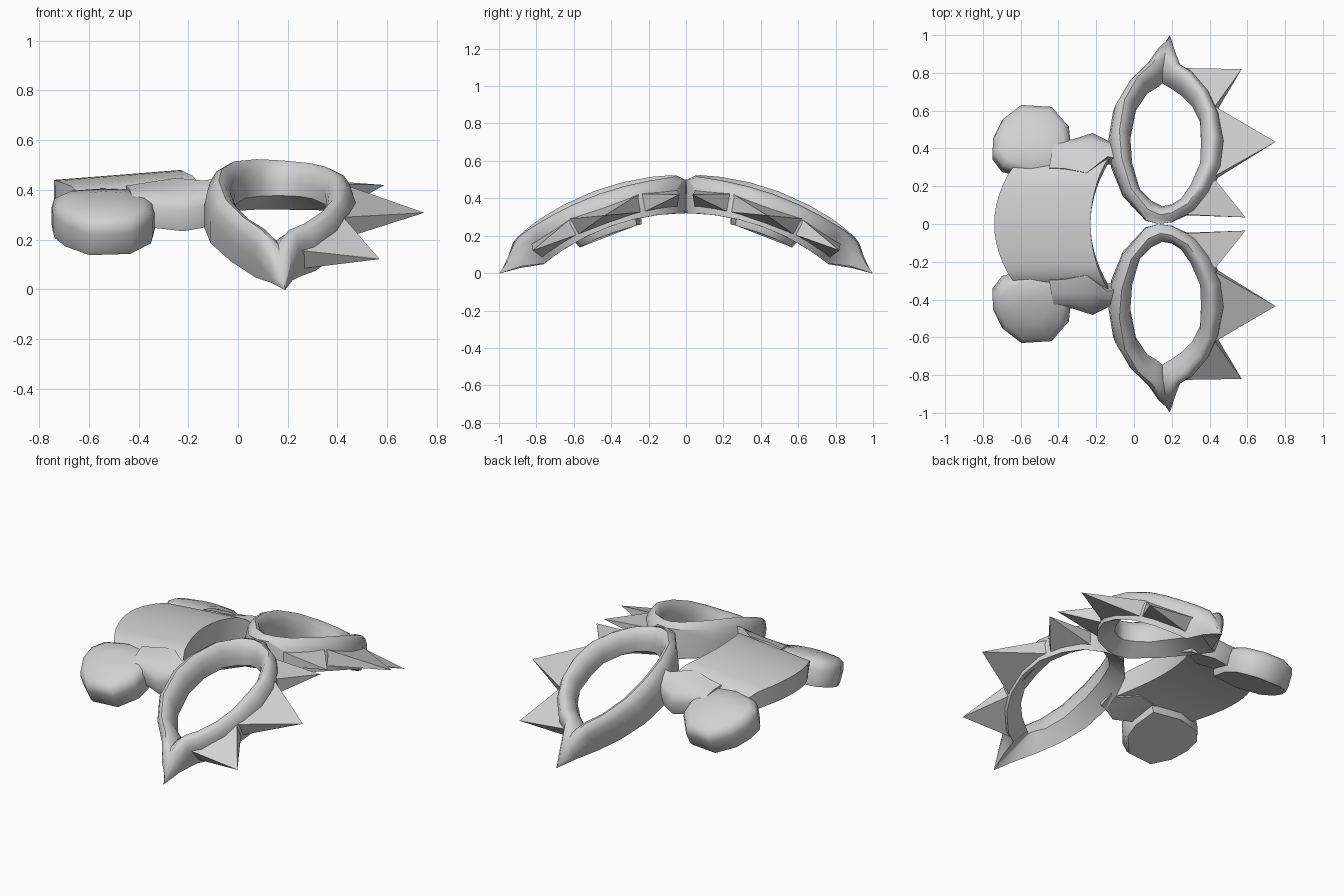
import bpy, bmesh, math

if "Cube" in bpy.data.objects:
    bpy.data.objects.remove(bpy.data.objects["Cube"])

R, ZC = 1.2, -0.88          # arc the whole mask is bent around
mat = bpy.data.materials.new("light_grey")
mat.diffuse_color = (0.64, 0.64, 0.64, 1)
mat.use_nodes = True
mat.node_tree.nodes["Principled BSDF"].inputs["Base Color"].default_value = mat.diffuse_color


def bend(x, y, h, ref=0.1):
    """Plan position (x, y) and height h above the inner arc."""
    a = math.asin(y / (R + ref))
    return (x, (R + h) * math.sin(a), ZC + (R + h) * math.cos(a))


def finish(name, bm, angle=40):
    bmesh.ops.remove_doubles(bm, verts=bm.verts, dist=1e-4)
    bmesh.ops.recalc_face_normals(bm, faces=bm.faces)
    me = bpy.data.meshes.new(name)
    bm.to_mesh(me)
    bm.free()
    me.materials.append(mat)
    ob = bpy.data.objects.new(name, me)
    bpy.context.collection.objects.link(ob)
    bpy.ops.object.select_all(action='DESELECT')
    ob.select_set(True)
    bpy.context.view_layer.objects.active = ob
    bpy.ops.object.shade_smooth_by_angle(angle=math.radians(angle))


def loft(bm, rings, closed):
    """Skin equal-length closed loops of points."""
    vs = [[bm.verts.new(p) for p in r] for r in rings]
    n, m = len(vs), len(vs[0])
    for i in range(n if closed else n - 1):
        for j in range(m):
            k, l = (i + 1) % n, (j + 1) % m
            bm.faces.new((vs[i][j], vs[i][l], vs[k][l], vs[k][j]))
    if not closed:
        bm.faces.new(vs[0])
        bm.faces.new(vs[-1])


# eye ring outline: outer x, y, inner x, y
RING = [(.13, .0, .15, .09), (.06, .02, .09, .12), (-.06, .16, .03, .18),
        (-.12, .32, -.01, .31), (-.135, .45, -.02, .45), (-.11, .6, .01, .6),
        (-.03, .73, .07, .69), (.07, .825, .12, .72), (.13, .91, .14, .735),
        (.19, 1, .15, .745), (.22, .9, .165, .735),
        (.25, .82, .19, .72), (.31, .79, .25, .68), (.4, .69, .31, .62),
        (.45, .58, .35, .54), (.475, .44, .355, .42), (.46, .3, .35, .31),
        (.4, .17, .3, .2), (.32, .07, .25, .13), (.2, .01, .2, .1)]
PROFILE = [(0, 0), (0, .1), (.1, .16), (.3, .197), (.5, .207),
           (.7, .195), (.9, .16), (1, .11), (1, .06)]
# spikes: base corner, base corner, tip, tip height
SPIKES = [((.25, .81), (.42, .6), (.57, .82), .094),
          ((.43, .61), (.43, .25), (.75, .435), .065),
          ((.43, .23), (.25, .05), (.59, .035), .1)]
PAD = [(-.75, .36), (-.745, .45), (-.7, .54), (-.6, .615), (-.43, .605),
       (-.345, .51), (-.335, .42), (-.36, .28), (-.55, .25), (-.7, .29)]
# arm sections: outer x, y, inner x, y, inner height
ARM = [(-.09, .43, -.09, .33, .17), (-.13, .44, -.14, .34, .165),
       (-.22, .485, -.25, .26, .155), (-.33, .45, -.37, .285, .142),
       (-.42, .45, -.45, .29, .13)]

for side, s in (("left", 1), ("right", -1)):
    # rounded eye ring with a pointed outer corner
    bm = bmesh.new()
    rings = []
    for ox, oy, ix, iy in RING:
        loop = []
        for t, h in PROFILE:
            x, y = ox + (ix - ox) * t, oy + (iy - oy) * t
            if h > .12:      # crest falls towards the spiked side
                h *= 1 - .3 * max(0, x - .05)
            if oy == 1:      # the point narrows to nothing
                h = .13 + (h - .13) * min(1, t * 1.25)
                loop.append(bend(x, s * y, h, .06 + .07 * (1 - t)))
                continue
            if oy < .03 and t < .4:   # bridge between the two rings
                h = max(h, .18) if h else 0
            if oy >= .9 and t == 0:
                h = max(h, .07)
            loop.append(bend(x, s * y, h, .1 - .04 * t))
        rings.append(loop)
    loft(bm, rings, True)
    finish(side + "_eye_ring", bm, 50)

    # lash spikes
    for i, (a, b, tip, th) in enumerate(SPIKES):
        bm = bmesh.new()
        base = [bm.verts.new(bend(p[0], s * p[1], h))
                for p, h in ((a, .03), (b, .03), (b, .125), (a, .125))]
        top = bm.verts.new(bend(tip[0], s * tip[1], th, th))
        bm.faces.new(base)
        for j in range(4):
            bm.faces.new((base[j], base[(j + 1) % 4], top))
        finish(f"{side}_spike_{i + 1}", bm, 40)

    # softly domed side pad
    bm = bmesh.new()
    cx, cy = -.54, .43
    layers = [(.97, -.035), (1, -.01), (1, .065), (.95, .1), (.8, .12), (.35, .132)]
    loft(bm, [[bend(cx + (x - cx) * k, s * (cy + (y - cy) * k), h, .05)
               for x, y in PAD] for k, h in layers], False)
    finish(side + "_pad", bm, 60)

    # arm joining ring and pad, sloping down from the plate
    bm = bmesh.new()
    loft(bm, [[bend(ox + (ix - ox) * t, s * (oy + (iy - oy) * t), h)
               for t, h in ((0, 0), (0, .09), (.2, .125), (.6, (.14 + ih) / 2),
                            (1, ih), (1, .01))]
              for ox, oy, ix, iy, ih in ARM], False)
    finish(side + "_arm", bm, 50)

# curved centre plate with a concave front edge, sinking into pads and arms
bm = bmesh.new()
sections = []
for i in range(15):
    y = -.35 + .7 * i / 14
    back, front = -.74 + 1.1 * y * y, -.23 + .8 * y * y
    d = .6 * max(0, abs(y) - .27)
    sections.append([bend(back, y, .01), bend(back, y, .12 - d),
                     bend((back + front) / 2, y, .14 - d),
                     bend(front, y, .16 - d), bend(front, y, .02)])
loft(bm, sections, False)
finish("centre_plate", bm)
